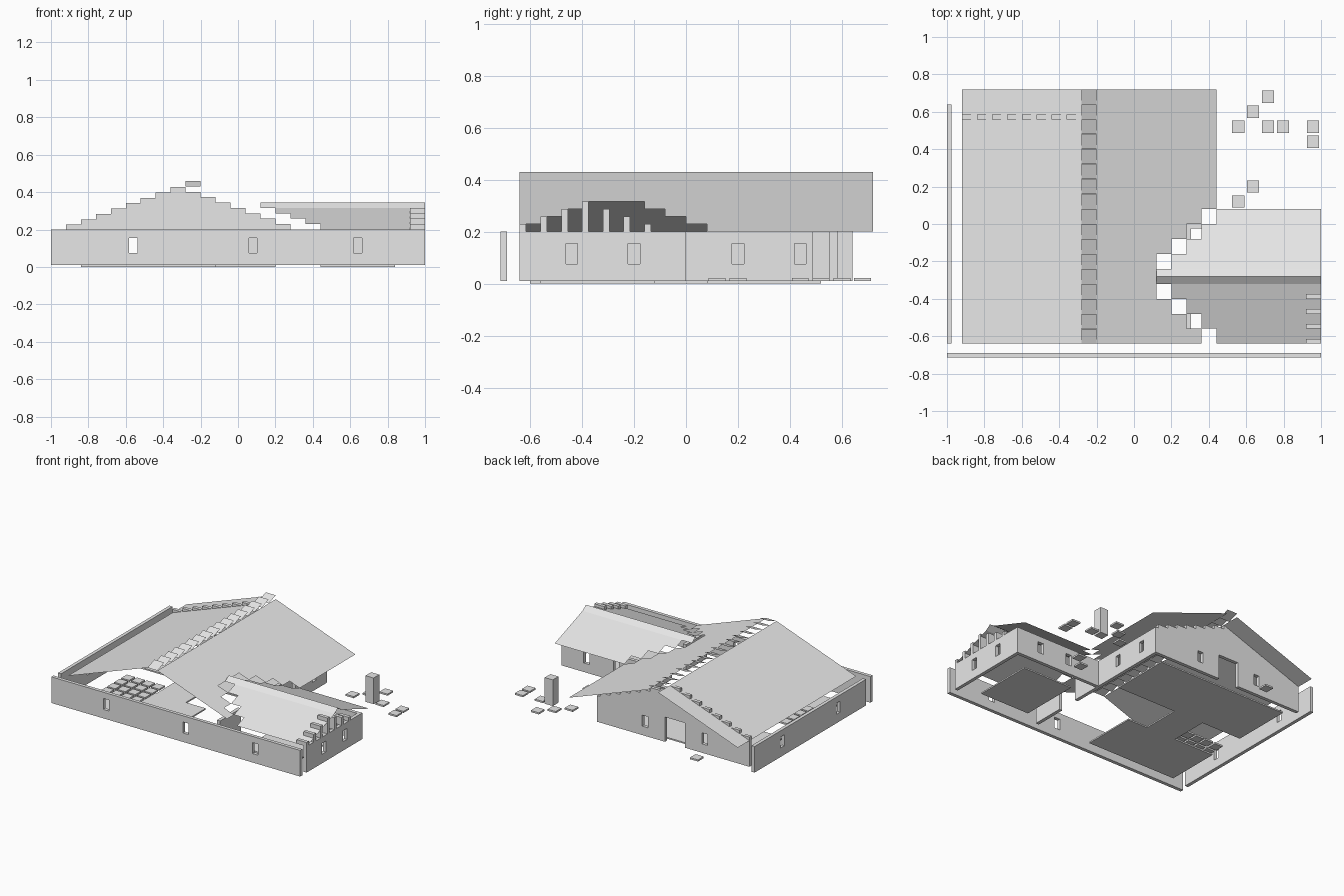
import bpy, bmesh
from mathutils import Vector

cube = bpy.data.objects.get("Cube")
if cube:
    bpy.data.objects.remove(cube, do_unlink=True)

GREY = (0.8, 0.8, 0.8, 1)
mat = bpy.data.materials.new("plain grey")
mat.use_nodes = True
mat.diffuse_color = GREY
mat.node_tree.nodes["Principled BSDF"].inputs["Base Color"].default_value = GREY

C = 0.08            # building module
RISE = 0.0288       # roof rise per module
T = 0.025           # wall thickness
BASE, EAVE = 0.01, 0.2
RIDGE = EAVE + 8 * RISE


def finish(name, bm):
    bmesh.ops.remove_doubles(bm, verts=bm.verts, dist=0.0005)
    mesh = bpy.data.meshes.new(name)
    bm.to_mesh(mesh)
    bm.free()
    mesh.materials.append(mat)
    obj = bpy.data.objects.new(name, mesh)
    bpy.context.collection.objects.link(obj)
    return obj


def quad(bm, pts):
    bm.faces.new([bm.verts.new(p) for p in pts])


def panel(name, axis, at, rects, holes=(), thick=T):
    """Plate made of rectangles (u0, v0, u1, v1) less holes, thickened along axis."""
    boxes = list(rects) + list(holes)
    us = sorted({round(b[i], 4) for b in boxes for i in (0, 2)})
    vs = sorted({round(b[i], 4) for b in boxes for i in (1, 3)})

    def inside(u, v, group):
        return any(b[0] < u < b[2] and b[1] < v < b[3] for b in group)

    def place(u, v):
        return {"x": (at, u, v), "y": (u, at, v), "z": (u, v, at)}[axis]

    bm = bmesh.new()
    for u0, u1 in zip(us, us[1:]):
        for v0, v1 in zip(vs, vs[1:]):
            u, v = (u0 + u1) / 2, (v0 + v1) / 2
            if inside(u, v, rects) and not inside(u, v, holes):
                quad(bm, [place(u0, v0), place(u1, v0), place(u1, v1), place(u0, v1)])
    bmesh.ops.remove_doubles(bm, verts=bm.verts, dist=0.0005)
    ext = bmesh.ops.extrude_face_region(bm, geom=bm.faces[:], use_keep_orig=True)
    shift = Vector([thick if a == axis else 0 for a in "xyz"])
    bmesh.ops.translate(bm, vec=shift, verts=[g for g in ext["geom"] if isinstance(g, bmesh.types.BMVert)])
    bmesh.ops.recalc_face_normals(bm, faces=bm.faces)
    return finish(name, bm)


def windows(*centres):
    return [(c - 0.0225, 0.075, c + 0.0225, 0.155) for c in centres]


def wall(name, axis, at, start, end, openings):
    panel(name, axis, at, [(start, BASE, end, EAVE)], openings)


def block(name, x, y, top, bottom=BASE, size=0.065):
    h = size / 2
    panel(name, "z", bottom, [(x - h, y - h, x + h, y + h)], thick=top - bottom)


# Walls
wall("front_wall", "y", -0.715, -1, 1, windows(-0.56, 0.08, 0.64))
wall("side_wall", "x", -1, -0.64, 0.64, windows(-0.32, 0.32))
wall("wing_end_wall", "x", 1 - T, -0.64, 0, windows(-0.44, -0.2))
wall("wing_back_wall", "y", -T, 0.28, 1, windows(0.56, 0.8))
wall("main_inner_wall", "x", 0.28, -0.64, 0.585,
     windows(0.2, 0.44) + [(-0.4, BASE, -0.24, EAVE)])

# Stepped back gable, with door and windows
steps = [(-0.92, BASE, 0.28, EAVE)]
for k in range(8):
    u = -0.92 + C * k
    steps.append((u, EAVE, u + C, EAVE + RISE * (k + 1) - 0.003))
for k in range(7):
    u = -0.28 + C * k
    steps.append((u, EAVE, u + C, EAVE + RISE * (7 - k)))
panel("back_gable_wall", "y", 0.56, steps,
      windows(-0.56, -0.08) + [(-0.4, BASE, -0.24, 0.19)])

# Upright fins that step over the wing end
for k in range(7):
    y = -0.64 + C * k
    top = EAVE + RISE * (4 - abs(3 - k))
    panel(f"wing_fin_{k}", "y", y, [(0.92, EAVE, 1, top)])

# Main roof: plain west slope, east slope stepped back around the wing
bm = bmesh.new()
quad(bm, [(-0.92, -0.64, EAVE), (-0.28, -0.64, RIDGE), (-0.28, 0.72, RIDGE), (-0.92, 0.72, EAVE)][::-1])
bmesh.ops.reverse_faces(bm, faces=bm.faces)
finish("main_roof_west", bm)

bm = bmesh.new()
for row in range(17):
    y = -0.64 + C * row
    back = 0 if row > 8 else 4 - max(0, abs(4 - row) - 1)
    for col in range(8 - back):
        x = -0.2 + C * col
        z = RIDGE - RISE * col
        quad(bm, [(x, y, z), (x + C, y, z - RISE), (x + C, y + C, z - RISE), (x, y + C, z)])
finish("main_roof_east", bm)

# Tilted ridge tiles
bm = bmesh.new()
for row in range(17):
    y = -0.64 + C * row
    quad(bm, [(-0.28, y, RIDGE), (-0.2, y, RIDGE),
              (-0.2, y + C - 0.001, RIDGE + RISE), (-0.28, y + C - 0.001, RIDGE + RISE)])
finish("main_ridge_tiles", bm)

# Wing roof: stepped rows on both sides of a steeper cap
for name, side in (("wing_roof_front", -1), ("wing_roof_back", 1)):
    bm = bmesh.new()
    for k in range(4):
        x = 0.44 - C * k
        y0 = -0.28 + side * (0.36 - C * k)
        y1 = y0 - side * C
        z = EAVE + RISE * k
        pts = [(x, y0, z), (1, y0, z), (1, y1, z + RISE), (x, y1, z + RISE)]
        quad(bm, pts if side < 0 else pts[::-1])
    y, z = -0.28 + side * C / 2, EAVE + RISE * 4
    pts = [(0.12, y, z), (1, y, z), (1, -0.28, z + RISE), (0.12, -0.28, z + RISE)]
    quad(bm, pts if side < 0 else pts[::-1])
    finish(name, bm)

# Floors
panel("main_floor", "z", 0, [(-0.84, -0.6, -0.12, -0.2), (-0.84, 0.08, 0.2, 0.52),
                             (-0.52, -0.2, -0.28, 0.08)], thick=0.01)
panel("wing_floor", "z", 0, [(0.44, -0.56, 0.84, -0.12)], thick=0.01)

# Paving grid, stepping stones and garden pillar
for i in range(4):
    for j in range(4):
        block(f"paving_{i}_{j}", -0.8 + C * i, -0.36 + C * j, 0.022)
stones = [(9, 8.5), (8, 7.5), (7, 6.5), (10, 6.5), (12, 6.5), (12, 5.5), (8, 2.5), (7, 1.5), (-7, 8.5)]
for n, (i, j) in enumerate(stones):
    block(f"stepping_stone_{n}", C * i - 0.003, C * j, 0.022)
block("garden_pillar", 0.717, 0.52, EAVE)
